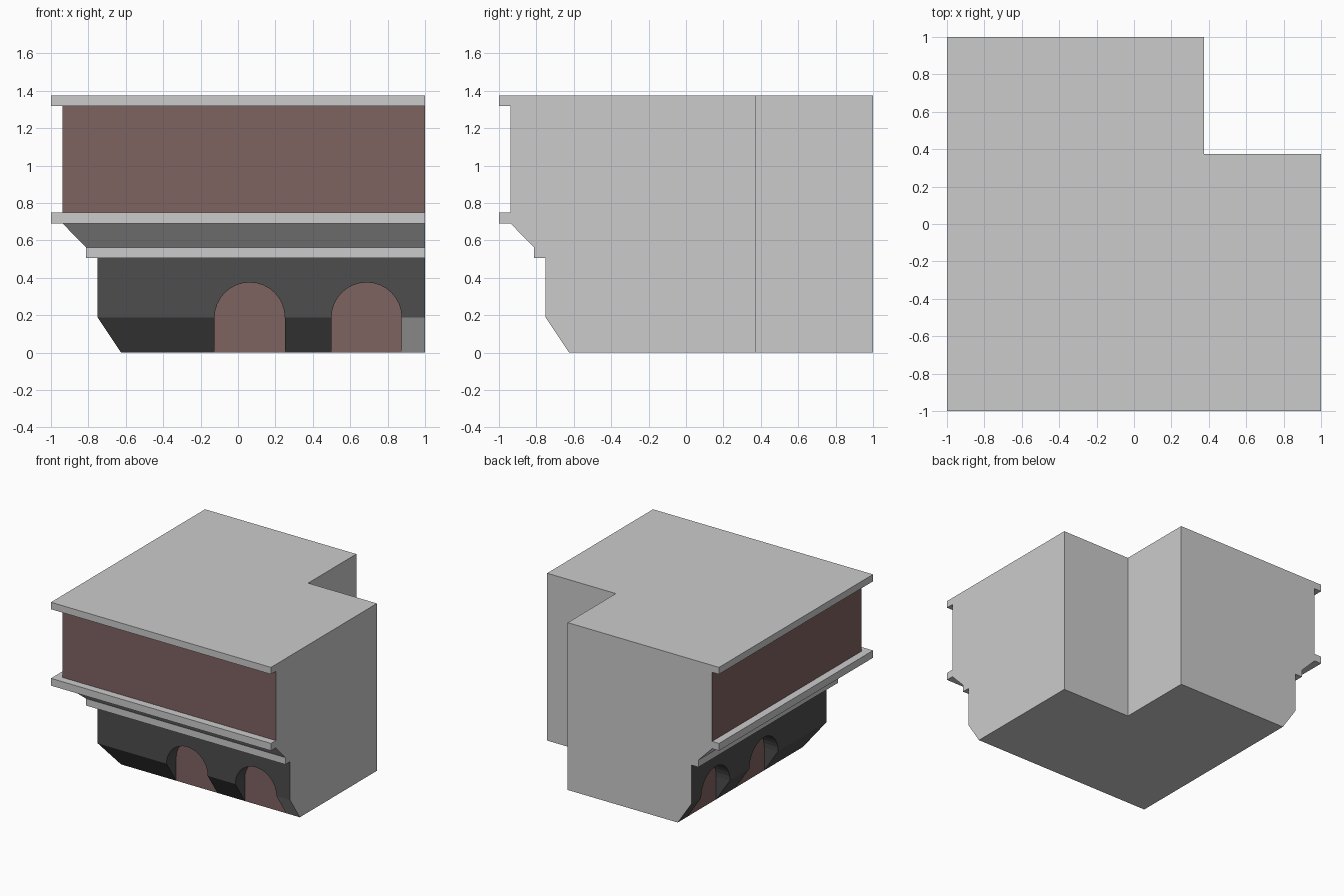
import bpy, bmesh, math
from mathutils import Vector

if "Cube" in bpy.data.objects:
    bpy.data.objects.remove(bpy.data.objects["Cube"])

# Materials
def material(name, rgb):
    m = bpy.data.materials.new(name)
    m.diffuse_color = (*rgb, 1)
    m.use_nodes = True
    m.node_tree.nodes["Principled BSDF"].inputs["Base Color"].default_value = m.diffuse_color
    return m

GREY = material("grey_stone", (0.8, 0.8, 0.8))
BROWN = material("brown_panel", (0.21, 0.125, 0.12))
DARK = material("dark_stone", (0.074, 0.074, 0.074))
MATS = [GREY, BROWN, DARK]

INNER = 0.375                      # position of the inner notch of the L
BASE, WALL = -0.625, -0.75         # foot of the building, face of the arcade wall
SPRING, WALL_TOP, TOP = 0.1875, 0.505, 1.375
ARCHES, RADIUS, SEGS = (0.0625, 0.6875), 0.1875, 16


def add_face(bm, pts, outward, mat):
    """Add a polygon whose normal points along the outward direction."""
    f = bm.faces.new([bm.verts.new(p) for p in pts])
    f.normal_update()
    if f.normal.dot(Vector(outward)) < 0:
        f.normal_flip()
    f.material_index = MATS.index(mat)


def finish(bm, name):
    bmesh.ops.remove_doubles(bm, verts=bm.verts, dist=1e-5)
    me = bpy.data.meshes.new(name)
    bm.to_mesh(me)
    bm.free()
    for m in MATS:
        me.materials.append(m)
    ob = bpy.data.objects.new(name, me)
    bpy.context.collection.objects.link(ob)
    return ob


def swap(p):
    """Mirror across the diagonal x = y: front facade <-> left facade."""
    return (p[1], p[0], p[2])


# Facade profile above the arcade: (offset, z)
cornice = [(WALL, WALL_TOP), (-0.8125, WALL_TOP), (-0.8125, 0.5625),
           (-0.9375, 0.69), (-1, 0.69), (-1, 0.75), (-0.9375, 0.75),
           (-0.9375, 1.318), (-1, 1.318), (-1, TOP)]

# Main body: mouldings, upper wall, ends, notch, roof and underside
bm = bmesh.new()
for side in (lambda p: p, swap):
    for (a, za), (b, zb) in zip(cornice, cornice[1:]):
        mat = BROWN if (za, zb) == (0.75, 1.318) else GREY
        quad = [(a, a, za), (1, a, za), (1, b, zb), (b, b, zb)]
        out = (0, a - b if za == zb else -(zb - za), 0)
        out = (0, -(zb - za), b - a)
        add_face(bm, [side(p) for p in quad], side(out), mat)
    end = [(BASE, 0), (WALL, SPRING)] + cornice + [(INNER, TOP), (INNER, 0)]
    add_face(bm, [side((1, y, z)) for y, z in end], side((1, 0, 0)), GREY)
    notch = [(INNER, INNER, 0), (1, INNER, 0), (1, INNER, TOP), (INNER, INNER, TOP)]
    add_face(bm, [side(p) for p in notch], side((0, 1, 0)), GREY)
for c, z, n in ((-1, TOP, 1), (BASE, 0, -1)):
    ell = [(c, c), (1, c), (1, INNER), (INNER, INNER), (INNER, 1), (c, 1)]
    add_face(bm, [(x, y, z) for x, y in ell], (0, 0, n), GREY)
finish(bm, "corner_building_body")


def arcade(name, side, end_mat):
    """Dark wall with sloped foot and two arched recesses."""
    bm = bmesh.new()

    def put(pts, out, mat):
        add_face(bm, [side(p) for p in pts], side(out), mat)

    outline = [(WALL, SPRING)]
    feet = [(WALL, BASE)]          # (top x, bottom x) at each foot strip end
    for c in ARCHES:
        arc = [(c - RADIUS * math.cos(math.pi * i / SEGS),
                SPRING + RADIUS * math.sin(math.pi * i / SEGS))
               for i in range(SEGS + 1)]
        outline += arc
        feet += [(c - RADIUS,) * 2, (c + RADIUS,) * 2]
        # recessed panel
        panel = [(c - RADIUS, 0)] + arc + [(c + RADIUS, 0)]
        put([(x, BASE, z) for x, z in panel], (0, -1, 0), BROWN)
        # arch soffit
        for (x0, z0), (x1, z1) in zip(arc, arc[1:]):
            put([(x0, WALL, z0), (x1, WALL, z1), (x1, BASE, z1), (x0, BASE, z0)],
                (c - (x0 + x1) / 2, 0, SPRING - (z0 + z1) / 2), DARK)
        # jambs
        for s in (-1, 1):
            x = c + s * RADIUS
            put([(x, WALL, SPRING), (x, BASE, SPRING), (x, BASE, 0)], (-s, 0, 0), DARK)
    # wall face
    outline += [(1, SPRING), (1, WALL_TOP), (WALL, WALL_TOP)]
    put([(x, WALL, z) for x, z in outline], (0, -1, 0), DARK)
    # sloped foot between the arches
    feet.append((1, 1))
    for i in range(0, len(feet), 2):
        (t0, b0), (t1, b1) = feet[i], feet[i + 1]
        put([(t0, WALL, SPRING), (t1, WALL, SPRING), (b1, BASE, 0), (b0, BASE, 0)],
            (0, -1, -1), end_mat if i == len(feet) - 2 else DARK)
    finish(bm, name)


arcade("front_arcade", lambda p: p, GREY)
arcade("left_arcade", swap, DARK)
